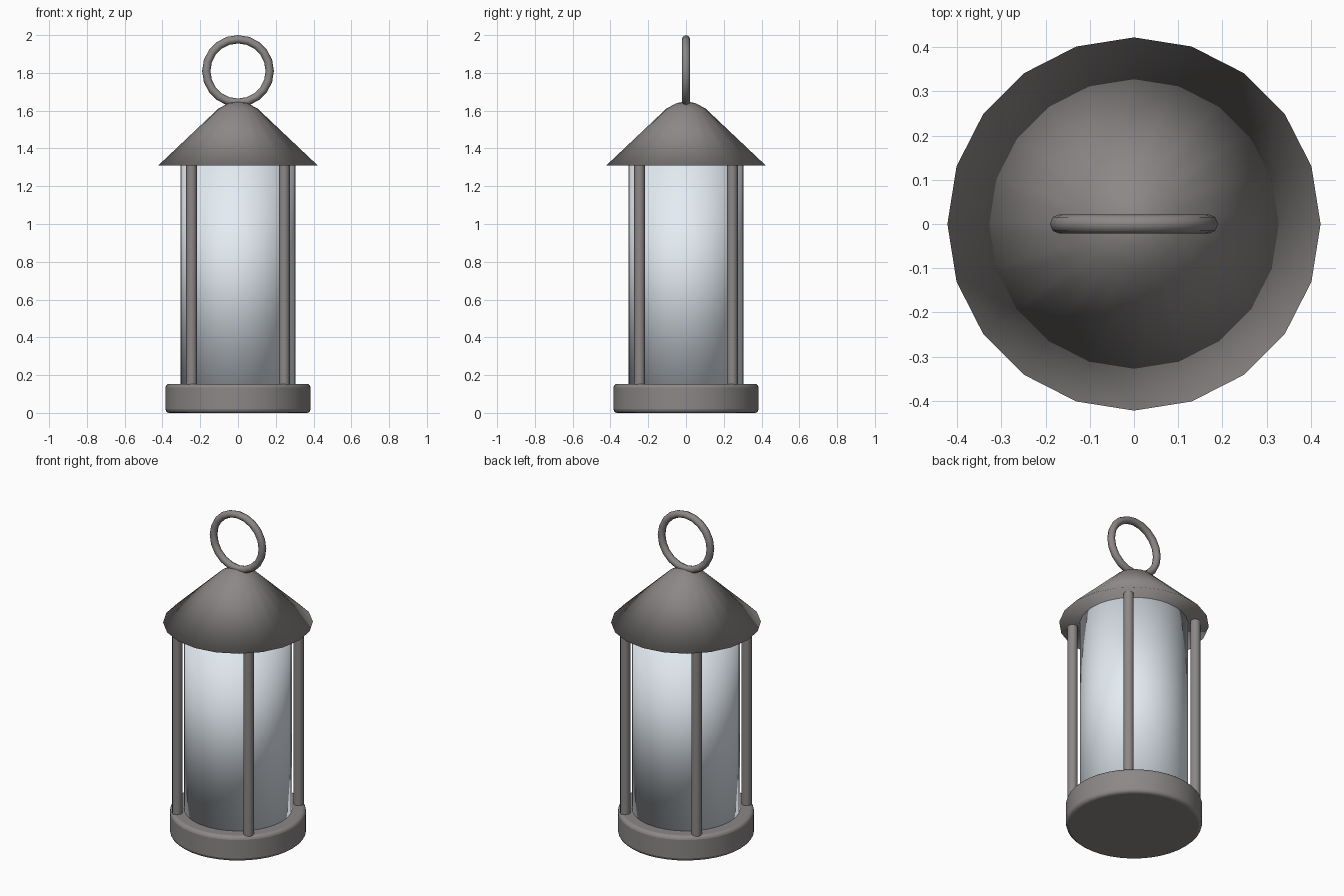
import bpy, bmesh, math

if "Cube" in bpy.data.objects:
    bpy.data.objects.remove(bpy.data.objects["Cube"])

def material(name, rgb):
    m = bpy.data.materials.new(name)
    m.diffuse_color = (*rgb, 1)
    m.use_nodes = True
    m.node_tree.nodes["Principled BSDF"].inputs["Base Color"].default_value = m.diffuse_color
    return m

METAL = material("metal", (0.26, 0.245, 0.24))
GLASS = material("glass", (0.78, 0.84, 0.9))

def finish(name, mat, angle=None):
    ob = bpy.context.object
    ob.name = name
    ob.data.materials.append(mat)
    if angle is None:
        bpy.ops.object.shade_smooth()
    else:
        bpy.ops.object.shade_smooth_by_angle(angle=math.radians(angle))
    return ob

def cylinder(name, mat, r, z0, z1, x=0, y=0, sides=20, angle=None):
    bpy.ops.mesh.primitive_cylinder_add(vertices=sides, radius=r, depth=z1 - z0,
                                        location=(x, y, (z0 + z1) / 2))
    return finish(name, mat, angle)

# Base drum with rounded rims
base = cylinder("base", METAL, 0.384, 0, 0.154, sides=40, angle=40)
bev = base.modifiers.new("rounded_rims", 'BEVEL')
bev.width, bev.segments = 0.02, 3
bev.limit_method, bev.angle_limit = 'ANGLE', math.radians(40)

# Glass chimney, smooth across its hidden caps
cylinder("glass", GLASS, 0.305, 0.15, 1.315, sides=32)

# Four corner posts
for i in range(4):
    a = math.radians(45 + 90 * i)
    cylinder(f"post_{i + 1}", METAL, 0.029, 0.14, 1.33,
             0.347 * math.cos(a), 0.347 * math.sin(a), sides=12, angle=40)

# Conical roof: 20-sided, rounded tip, closed underneath
PROFILE = [(0.422, 1.31), (0.105, 1.61), (0.05, 1.64)]
SIDES = 20
bm = bmesh.new()
rings = [[bm.verts.new((r * math.cos(2 * math.pi * i / SIDES),
                        r * math.sin(2 * math.pi * i / SIDES), z))
          for i in range(SIDES)] for r, z in PROFILE]
tip = bm.verts.new((0, 0, 1.65))
for i in range(SIDES):
    j = (i + 1) % SIDES
    for lo, hi in zip(rings, rings[1:]):
        bm.faces.new((lo[i], lo[j], hi[j], hi[i]))
    bm.faces.new((rings[-1][i], rings[-1][j], tip))
bm.faces.new(rings[0][::-1])
mesh = bpy.data.meshes.new("roof")
bm.to_mesh(mesh)
bm.free()
roof = bpy.data.objects.new("roof", mesh)
bpy.context.collection.objects.link(roof)
bpy.context.view_layer.objects.active = roof
bpy.ops.object.select_all(action='DESELECT')
roof.select_set(True)
finish("roof", METAL)

# Carrying ring
bpy.ops.mesh.primitive_torus_add(major_segments=20, minor_segments=8,
                                 major_radius=0.168, minor_radius=0.022,
                                 location=(0, 0, 1.81),
                                 rotation=(math.pi / 2, 0, 0))
finish("carry_ring", METAL)
